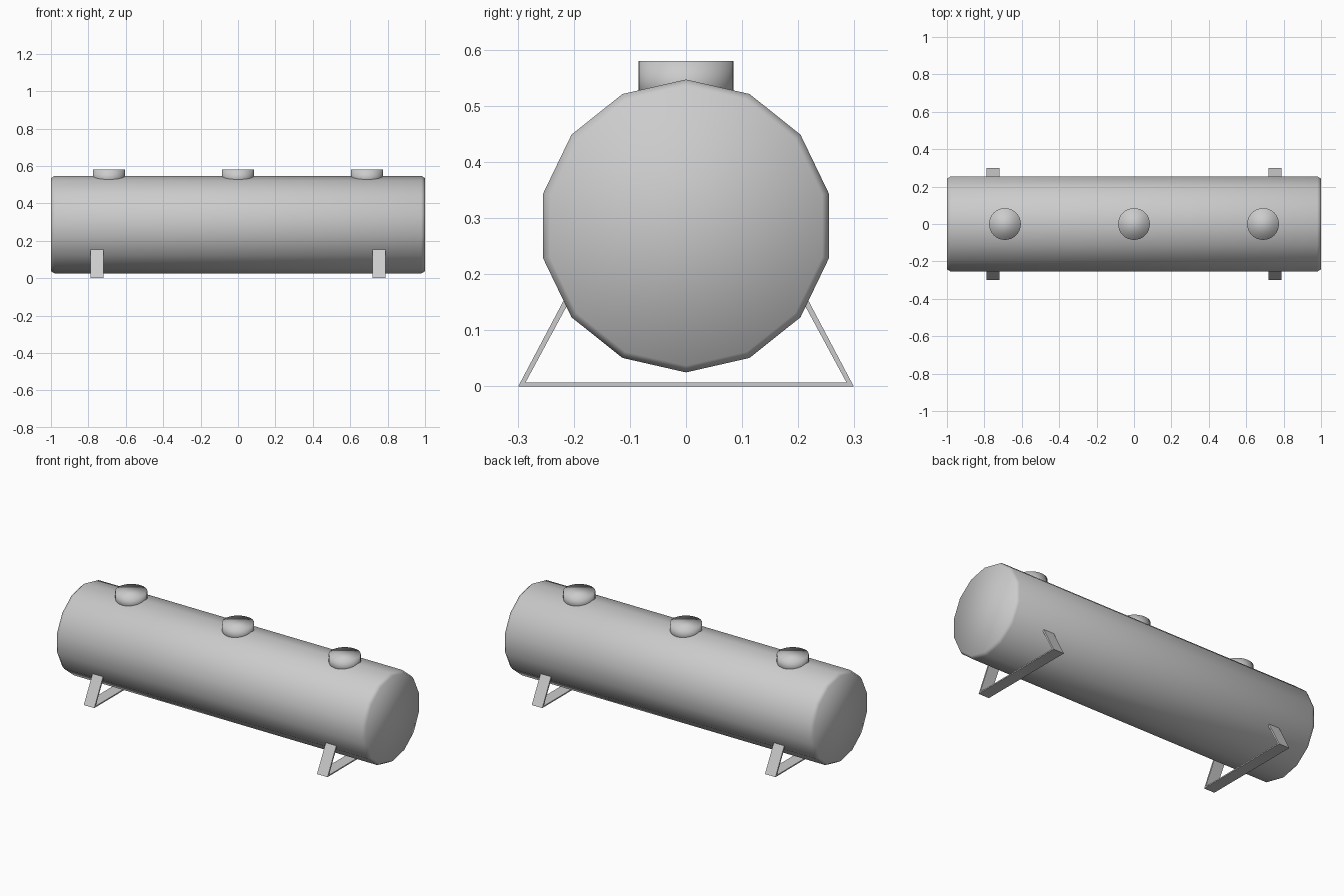
import bpy, bmesh, math

if "Cube" in bpy.data.objects:
    bpy.data.objects.remove(bpy.data.objects["Cube"])

TANK_Z, TANK_R = 0.286, 0.261


def make_object(name, bm, smooth=True):
    bmesh.ops.recalc_face_normals(bm, faces=bm.faces)
    mesh = bpy.data.meshes.new(name)
    bm.to_mesh(mesh)
    bm.free()
    for p in mesh.polygons:
        p.use_smooth = smooth
    obj = bpy.data.objects.new(name, mesh)
    bpy.context.collection.objects.link(obj)
    return obj


def loft(bm, rings):
    """Skin a list of vertex rings and close both ends."""
    n = len(rings[0])
    for a, b in zip(rings, rings[1:]):
        for i in range(n):
            j = (i + 1) % n
            bm.faces.new((a[i], a[j], b[j], b[i]))
    bm.faces.new(rings[0])
    bm.faces.new(rings[-1])


# Fourteen-sided tank with narrow chamfers at both ends
bm = bmesh.new()
rings = []
for x, r in ((-1, 0.249), (-0.98, TANK_R), (0.98, TANK_R), (1, 0.249)):
    angles = [2 * math.pi * i / 14 for i in range(14)]
    rings.append([bm.verts.new((x, r * math.sin(a), TANK_Z + r * math.cos(a)))
                  for a in angles])
loft(bm, rings)
make_object("tank_body", bm)

# Three round hatches along the top, sunk into the tank
for name, x in (("left", -0.69), ("middle", 0), ("right", 0.69)):
    bm = bmesh.new()
    bmesh.ops.create_cone(bm, cap_ends=True, segments=32,
                          radius1=0.085, radius2=0.085, depth=0.08)
    obj = make_object(name + "_hatch", bm)
    obj.location = (x, 0, 0.54)

# Two flat-strap stands: a base bar with a leaning leg at each side
half = [(0.299, 0), (0.206, 0.176), (0.197, 0.172), (0.286, 0.007)]
profile = half + [(-y, z) for y, z in reversed(half)]
for name, x in (("left", -0.754), ("right", 0.754)):
    bm = bmesh.new()
    rings = [[bm.verts.new((x + dx, y, z)) for y, z in profile]
             for dx in (-0.034, 0.034)]
    loft(bm, rings)
    make_object(name + "_stand", bm, smooth=False)
